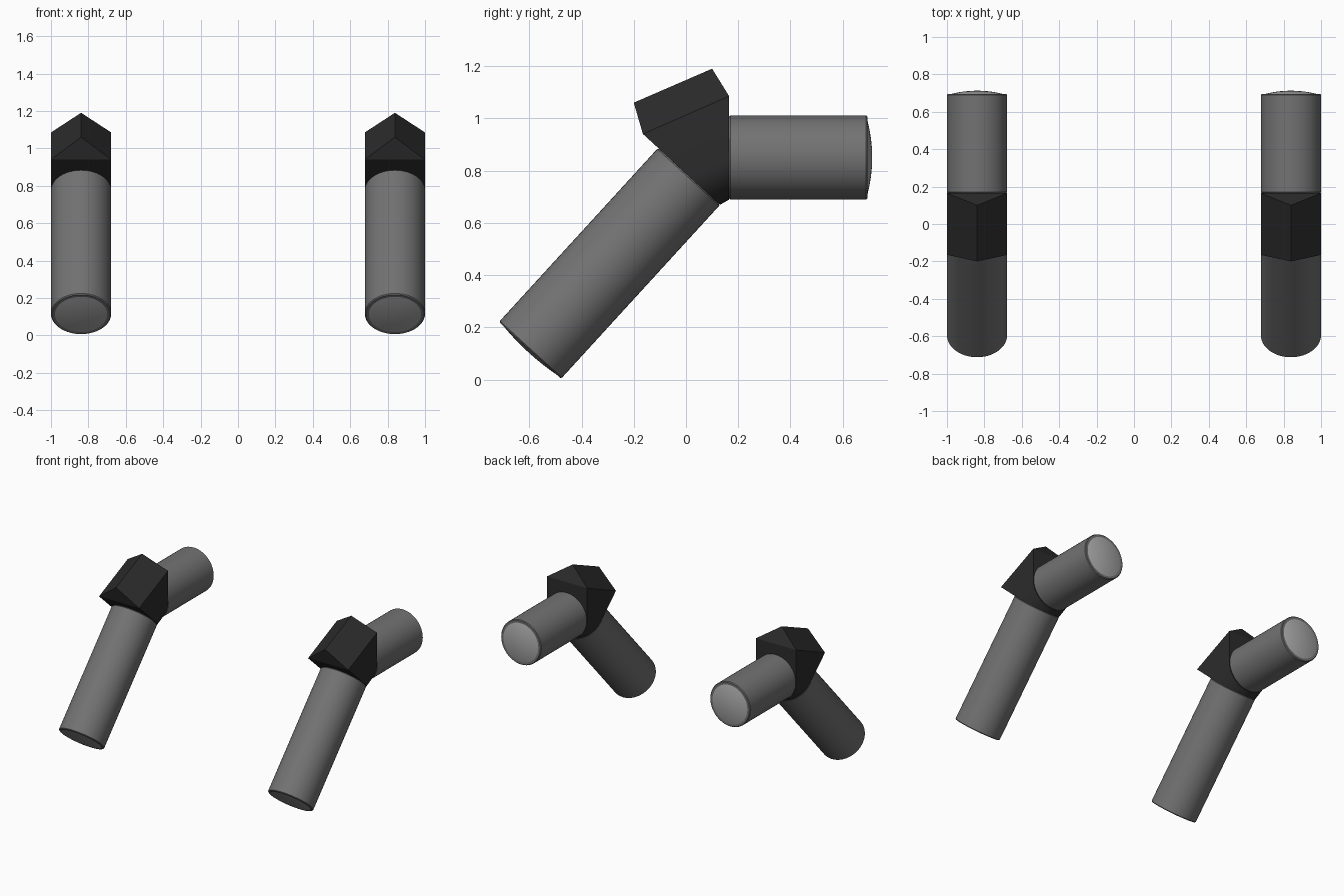
import bpy, bmesh, math
from mathutils import Vector

if "Cube" in bpy.data.objects:
    bpy.data.objects.remove(bpy.data.objects["Cube"])

R = 0.161
CX = 0.839


def material(name, v):
    m = bpy.data.materials.new(name)
    m.diffuse_color = (v, v, v, 1)
    m.use_nodes = True
    m.node_tree.nodes["Principled BSDF"].inputs["Base Color"].default_value = m.diffuse_color
    return m


TUBE, LENS, DARK = material("tube_grey", 0.17), material("lens_grey", 0.4), material("dark", 0.025)


def finish(name, bm, mat, smooth=True):
    bmesh.ops.recalc_face_normals(bm, faces=bm.faces)
    me = bpy.data.meshes.new(name)
    bm.to_mesh(me)
    bm.free()
    ob = bpy.data.objects.new(name, me)
    bpy.context.collection.objects.link(ob)
    me.materials.append(mat)
    bpy.ops.object.select_all(action='DESELECT')
    bpy.context.view_layer.objects.active = ob
    ob.select_set(True)
    if smooth:
        bpy.ops.object.shade_smooth_by_angle(angle=math.radians(30))
    return ob


def lathe(name, profile, start, end, mat, n=48):
    """Revolve (radius, distance) points around the axis start -> end."""
    a, d = Vector(start), (Vector(end) - Vector(start)).normalized()
    u, w = Vector((1, 0, 0)), d.cross(Vector((1, 0, 0)))
    bm = bmesh.new()
    rings = []
    for r, t in profile:
        k = n if r > 0 else 1
        rings.append([bm.verts.new(a + d * t + r * (u * math.cos(2 * math.pi * i / n)
                      + w * math.sin(2 * math.pi * i / n))) for i in range(k)])
    for p, q in zip(rings, rings[1:]):
        for i in range(n):
            f = [p[i % len(p)], p[(i + 1) % len(p)], q[(i + 1) % len(q)], q[i % len(q)]]
            bm.faces.new(list(dict.fromkeys(f)))
    return finish(name, bm, mat)


def barrel(name, x, start, end, bulge):
    """Tube with a chamfered rim and a shallow domed end cap."""
    s, e = Vector((x, *start)), Vector((x, *end))
    h = (e - s).length
    c = 0.005
    lathe(name + "_tube", [(0, 0), (R - c, 0), (R, c), (R, h - c), (R - c, h), (0.14, h)], s, e, TUBE)
    dome = [(0.14 * math.cos(k * math.pi / 12), h + bulge * (1 - math.cos(k * math.pi / 12) ** 2))
            for k in range(6)]
    lathe(name + "_end_cap", dome + [(0, h + bulge)], s, e, LENS)


def joint(name, x, n=24):
    """Wedge between two U-shaped sections, closed by a gabled roof."""
    def section(center, down, corner):
        pts = [Vector((R, *corner))]
        for i in range(n + 1):
            t = math.pi * i / n
            yz = Vector(center) + Vector(down) * R * math.sin(t)
            pts.append(Vector((R * math.cos(t), *yz)))
        return pts + [Vector((-R, *corner))]
    bm = bmesh.new()
    off = Vector((x, 0, 0))
    back = [bm.verts.new(p + off) for p in section((0.165, 0.85), (0, -1), (0.165, 1.085))]
    front = [bm.verts.new(p + off) for p in section((0.012, 0.778), (0.737, -0.676), (-0.165, 0.94))]
    tb, tf = bm.verts.new((x, 0.1, 1.19)), bm.verts.new((x, -0.2, 1.06))
    for i in range(len(back) - 1):
        bm.faces.new((back[i], back[i + 1], front[i + 1], front[i]))
    bm.faces.new(back)
    bm.faces.new(front)
    for i in (0, -1):
        bm.faces.new((back[i], tb, tf, front[i]))
    bm.faces.new((back[0], back[-1], tb))
    bm.faces.new((front[0], front[-1], tf))
    finish(name, bm, DARK, True)


# Matching left and right elbows
for side, x in (("left", -CX), ("right", CX)):
    joint(side + "_joint", x)
    barrel(side + "_rear", x, (0.165, 0.85), (0.695, 0.85), 0.018)
    barrel(side + "_lower", x, (0.012, 0.778), (-0.597, 0.112), 0.01)
